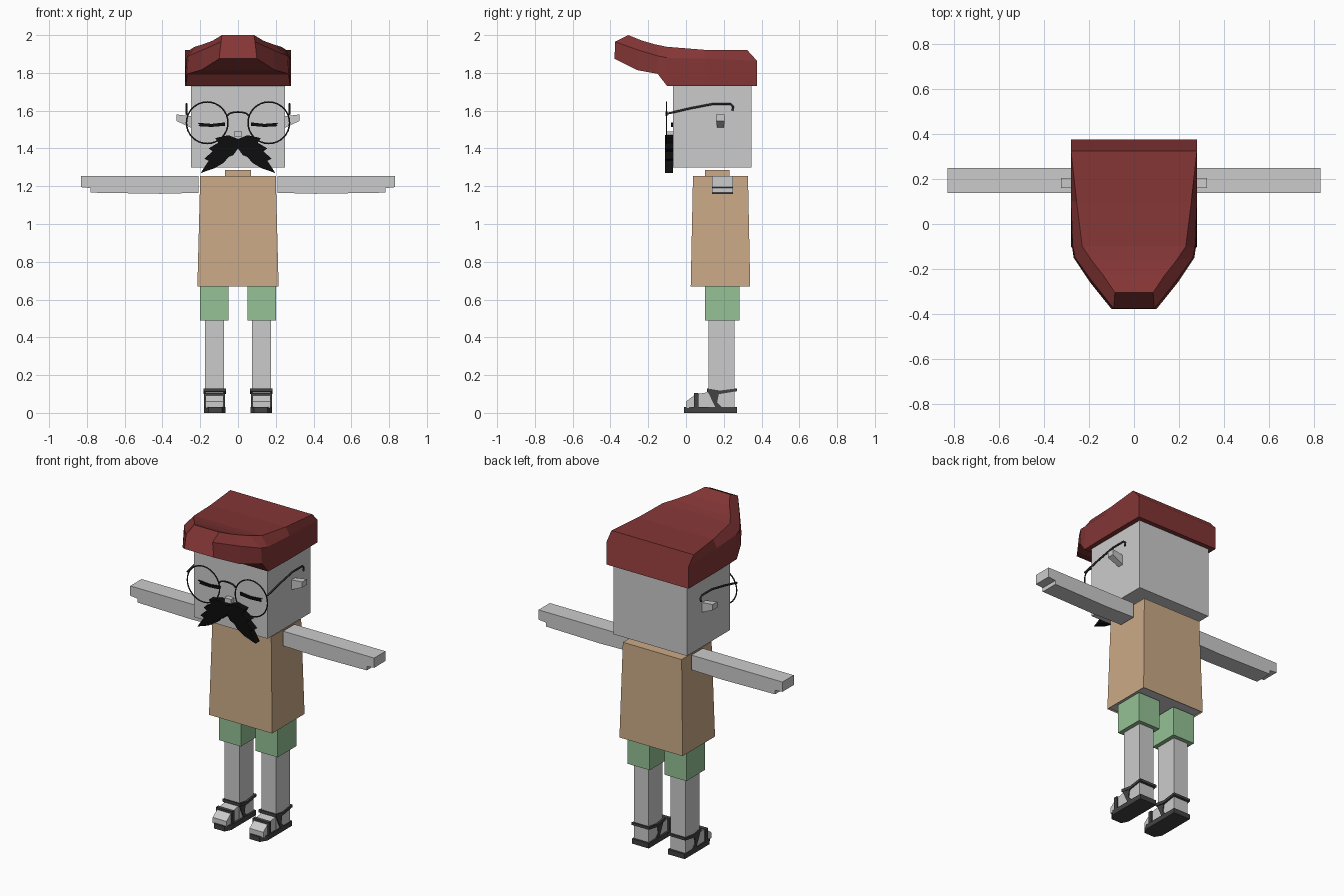
import bpy, bmesh, math
from mathutils import Vector

cube = bpy.data.objects.get("Cube")
if cube:
    bpy.data.objects.remove(cube, do_unlink=True)


def material(name, r, g, b):
    m = bpy.data.materials.new(name)
    m.use_nodes = True
    m.diffuse_color = (r, g, b, 1)
    m.node_tree.nodes["Principled BSDF"].inputs["Base Color"].default_value = (r, g, b, 1)
    return m


SKIN = material("pale_grey_skin", 0.6, 0.6, 0.6)
SHIRT = material("tan_shirt", 0.6, 0.4, 0.24)
SHORTS = material("green_shorts", 0.3, 0.54, 0.3)
HAT = material("dark_red_hat", 0.23, 0.036, 0.036)
LEATHER = material("charcoal_leather", 0.055, 0.055, 0.055)
WIRE = material("dark_wire", 0.025, 0.025, 0.025)
HAIR = material("black_hair", 0.004, 0.004, 0.004)
SIDES = (("left_", 1), ("right_", -1))


def finish(name, bm, *mats):
    bmesh.ops.recalc_face_normals(bm, faces=bm.faces)
    mesh = bpy.data.meshes.new(name)
    bm.to_mesh(mesh)
    bm.free()
    for m in mats:
        mesh.materials.append(m)
    ob = bpy.data.objects.new(name, mesh)
    bpy.context.collection.objects.link(ob)
    return ob


def bridge(bm, rings):
    """Skin a list of equal vertex rings and cap both ends."""
    for a, b in zip(rings, rings[1:]):
        for i in range(len(a)):
            j = (i + 1) % len(a)
            bm.faces.new((a[i], a[j], b[j], b[i]))
    bm.faces.new(rings[0])
    bm.faces.new(rings[-1])


def loft(name, sections, mat):
    bm = bmesh.new()
    bridge(bm, [[bm.verts.new(p) for p in s] for s in sections])
    return finish(name, bm, mat)


def prism(name, pts, axis, lo, hi, mat, s=1):
    """Extrude a flat outline along one axis, mirrored when s is -1."""
    def place(p, d):
        v = list(p)
        v.insert("xyz".index(axis), d)
        return (v[0] * s, v[1], v[2])
    return loft(name, [[place(p, d) for p in pts] for d in (lo, hi)], mat)


def rect(x0, x1, y0, y1):
    return [(x0, y0), (x1, y0), (x1, y1), (x0, y1)]


def box(name, x, y, z, mat, s=1):
    return prism(name, rect(*x, *y), "z", *z, mat, s)


def wire(name, pts, radius, mat):
    c = bpy.data.curves.new(name, "CURVE")
    c.dimensions = "3D"
    c.bevel_depth = radius
    c.bevel_resolution = 1
    c.use_fill_caps = True
    sp = c.splines.new("POLY")
    sp.points.add(len(pts) - 1)
    for p, q in zip(sp.points, pts):
        p.co = (*q, 1)
    c.materials.append(mat)
    ob = bpy.data.objects.new(name, c)
    bpy.context.collection.objects.link(ob)


# Tapered shirt with a recessed grey underside
bm = bmesh.new()
bridge(bm, [[bm.verts.new((x, y, z)) for x, y in rect(-w, w, y0, y1)]
            for w, y0, y1, z in ((0.215, 0.025, 0.34, 0.67), (0.2, 0.037, 0.328, 1.255))])
bmesh.ops.recalc_face_normals(bm, faces=bm.faces)
under = [f for f in bm.faces if f.normal.z < -0.9]
bmesh.ops.inset_region(bm, faces=under, thickness=0.008)
under[0].material_index = 1
bmesh.ops.translate(bm, verts=under[0].verts, vec=(0, 0, 0.006))
finish("shirt", bm, SHIRT, SKIN)
box("neck", (-0.07, 0.07), (0.1, 0.23), (1.25, 1.285), SHIRT)

# Head and nose
box("head", (-0.25, 0.25), (-0.07, 0.347), (1.298, 1.76), SKIN)
box("nose", (-0.022, 0.022), (-0.1, -0.07), (1.462, 1.49), SKIN)

# Hat: each section gives (y, z, half width) for rim, shoulder and crown
profile = (
    ((0.375, 1.73, 0.28), (0.375, 1.865, 0.28), (0.325, 1.92, 0.28)),
    ((0.1, 1.73, 0.28), (0.1, 1.875, 0.28), (0.1, 1.922, 0.255)),
    ((-0.1, 1.73, 0.276), (-0.1, 1.88, 0.272), (-0.1, 1.938, 0.23)),
    ((-0.15, 1.795, 0.268), (-0.15, 1.89, 0.262), (-0.16, 1.95, 0.19)),
    ((-0.26, 1.815, 0.195), (-0.25, 1.92, 0.19), (-0.23, 1.97, 0.135)),
    ((-0.378, 1.875, 0.1), (-0.376, 1.965, 0.09), (-0.305, 2.0, 0.085)),
)
loft("hat", [[(w, y, z) for y, z, w in sec] + [(-w, y, z) for y, z, w in reversed(sec)]
             for sec in profile], HAT)

# Jagged moustache, one half outline mirrored
half = [(0, 1.45), (0.05, 1.47), (0.12, 1.455), (0.105, 1.43), (0.155, 1.4), (0.135, 1.385),
        (0.178, 1.345), (0.155, 1.335), (0.198, 1.27), (0.125, 1.295), (0.075, 1.325),
        (0.05, 1.355), (0.025, 1.365), (0, 1.4)]
prism("moustache", half + [(-x, z) for x, z in half[-2:0:-1]], "y", -0.112, -0.07, HAIR)

# Spectacle bridge
wire("glasses_bridge", [(0.055 * math.cos(a), -0.103, 1.573 + 0.02 * math.sin(a))
                        for a in [math.pi * i / 8 for i in range(9)]], 0.005, WIRE)

lash = [(0.07, 1.52), (0.14, 1.514), (0.21, 1.518), (0.202, 1.526), (0.217, 1.536),
        (0.14, 1.53), (0.068, 1.538)]
sole = [(0.065, 0.27), (0.065, 0.03), (0.085, -0.01), (0.155, -0.01), (0.18, 0.03), (0.18, 0.27)]
foot = [(0.255, 0.025), (0, 0.025), (0, 0.06), (0.05, 0.098), (0.12, 0.11), (0.255, 0.11)]
arm = [(0.21, 1.255), (0.83, 1.255), (0.83, 1.195), (0.78, 1.19), (0.78, 1.166),
       (0.41, 1.16), (0.21, 1.165)]
ankle = [(0.11, 0.112), (0.18, 0.1), (0.27, 0.115), (0.27, 0.13), (0.18, 0.118), (0.11, 0.13)]
diagonal = [(0.112, 0.12), (0.16, 0.02), (0.2, 0.02), (0.165, 0.055), (0.175, 0.105), (0.145, 0.11)]

for side, s in SIDES:
    # Arm with stepped fingertips
    prism(side + "arm", arm, "y", 0.138, 0.248, SKIN, s)

    # Shorts leg, shin and foot
    box(side + "shorts_leg", (0.05, 0.2), (0.1, 0.282), (0.49, 0.67), SHORTS, s)
    box(side + "shin", (0.075, 0.175), (0.12, 0.257), (0.03, 0.5), SKIN, s)
    prism(side + "foot", foot, "x", 0.078, 0.172, SKIN, s)

    # Sandal sole and straps
    prism(side + "sole", sole, "z", 0, 0.03, LEATHER, s)
    prism(side + "ankle_strap", ankle, "x", 0.064, 0.182, LEATHER, s)
    prism(side + "diagonal_strap", diagonal, "x", 0.07, 0.18, LEATHER, s)
    prism(side + "toe_strap", rect(0.042, 0.066, 0.02, 0.105), "x", 0.07, 0.18, LEATHER, s)

    # Tapered ear
    loft(side + "ear", [[(s * x, y, z) for y, z in rect(y0, y1, z0, z1)]
                        for x, y0, y1, z0, z1 in ((0.245, 0.165, 0.2, 1.508, 1.57),
                                                  (0.325, 0.16, 0.205, 1.545, 1.58))], SKIN)

    # Closed eye
    prism(side + "closed_eye", lash, "y", -0.079, -0.07, HAIR, s)

    # Round lens rim and temple arm
    bpy.ops.mesh.primitive_torus_add(major_radius=0.11, minor_radius=0.004, major_segments=32,
                                     minor_segments=6, location=(s * 0.163, -0.103, 1.536),
                                     rotation=(math.pi / 2, 0, 0))
    rim = bpy.context.object
    rim.name = side + "lens_rim"
    rim.data.materials.append(WIRE)
    bpy.ops.object.shade_smooth_by_angle()
    wire(side + "temple", [(s * 0.273, y, z) for y, z in
                           ((-0.103, 1.583), (0.02, 1.612), (0.14, 1.635), (0.235, 1.635),
                            (0.25, 1.622), (0.245, 1.6))], 0.006, WIRE)
